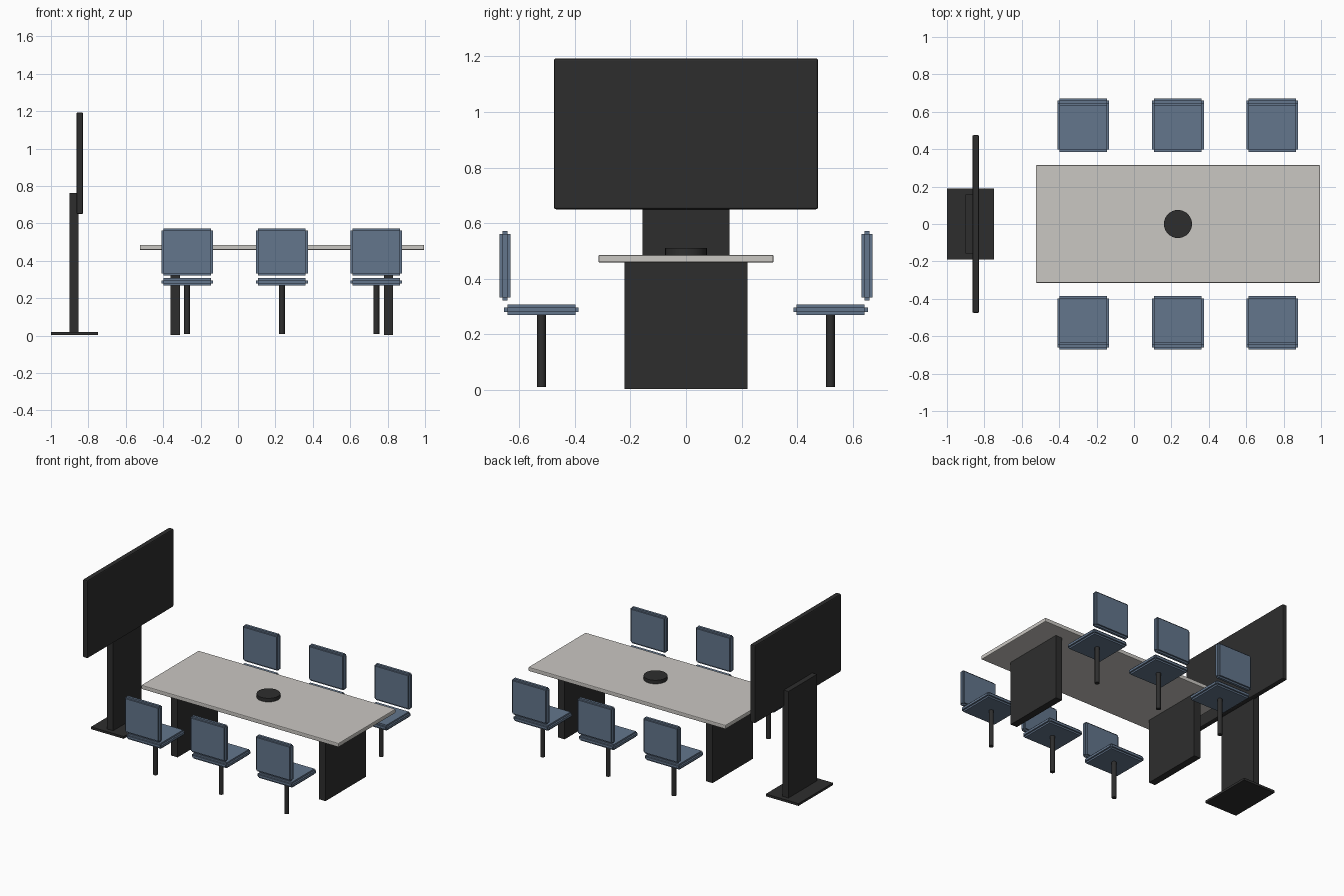
import bpy, bmesh
from mathutils import Matrix, Vector

if "Cube" in bpy.data.objects:
    bpy.data.objects.remove(bpy.data.objects["Cube"])


def material(name, rgb):
    m = bpy.data.materials.new(name)
    m.diffuse_color = (*rgb, 1)
    m.use_nodes = True
    m.node_tree.nodes["Principled BSDF"].inputs["Base Color"].default_value = m.diffuse_color
    return m


DARK = material("charcoal", (0.027, 0.027, 0.027))
BLUE = material("slate blue", (0.125, 0.18, 0.262))
STONE = material("pale stone", (0.59, 0.57, 0.54))


def finish(name, bm, mat):
    me = bpy.data.meshes.new(name)
    bm.to_mesh(me)
    bm.free()
    me.materials.append(mat)
    ob = bpy.data.objects.new(name, me)
    bpy.context.collection.objects.link(ob)
    return ob


def add_box(bm, lo, hi):
    lo, hi = Vector(lo), Vector(hi)
    size = Matrix.Diagonal((*(hi - lo), 1))
    bmesh.ops.create_cube(bm, size=1, matrix=Matrix.Translation((lo + hi) / 2) @ size)


def box(name, lo, hi, mat, bevel=0):
    bm = bmesh.new()
    add_box(bm, lo, hi)
    ob = finish(name, bm, mat)
    if bevel:
        mod = ob.modifiers.new("edge", "BEVEL")
        mod.width = bevel
        mod.segments = 2
    return ob


def stepped_pad(name, lo, hi, mat, inset=0.011):
    # Cushion with stepped edges: three boxes, each full length on one axis
    bm = bmesh.new()
    for axis in range(3):
        d = Vector((inset, inset, inset))
        d[axis] = 0
        add_box(bm, Vector(lo) + d, Vector(hi) - d)
    return finish(name, bm, mat)


def cylinder(name, x, y, z0, z1, r, sides, mat):
    bm = bmesh.new()
    bmesh.ops.create_cone(bm, cap_ends=True, segments=sides, radius1=r, radius2=r,
                          depth=z1 - z0, matrix=Matrix.Translation((x, y, (z0 + z1) / 2)))
    ob = finish(name, bm, mat)
    bpy.context.view_layer.objects.active = ob
    ob.select_set(True)
    bpy.ops.object.shade_smooth_by_angle()
    ob.select_set(False)


# Table
box("table_top", (-0.525, -0.315, 0.458), (0.995, 0.315, 0.486), STONE, 0.005)
for x in (-0.335, 0.805):
    box("table_leg", (x - 0.025, -0.222, 0.004), (x + 0.025, 0.222, 0.459), DARK)
cylinder("conference_speaker", 0.235, 0, 0.484, 0.511, 0.075, 32, DARK)

# Screen on its floor stand
box("stand_base", (-1.0, -0.19, 0.004), (-0.748, 0.19, 0.02), DARK)
box("stand_column", (-0.9, -0.157, 0.018), (-0.852, 0.157, 0.762), DARK)
box("screen", (-0.864, -0.475, 0.65), (-0.828, 0.475, 1.193), DARK, 0.007)

# Chairs: three on each side, backs facing outward
for side in (-1, 1):
    for x in (-0.272, 0.235, 0.74):
        def span(a, b):
            return sorted((side * a, side * b))
        y0, y1 = span(0.386, 0.654)
        stepped_pad("chair_seat", (x - 0.138, y0, 0.269), (x + 0.138, y1, 0.307), BLUE)
        y0, y1 = span(0.632, 0.671)
        stepped_pad("chair_back", (x - 0.138, y0, 0.321), (x + 0.138, y1, 0.572), BLUE)
        cylinder("chair_post", x, side * 0.52, 0.01, 0.27, 0.0155, 16, DARK)
